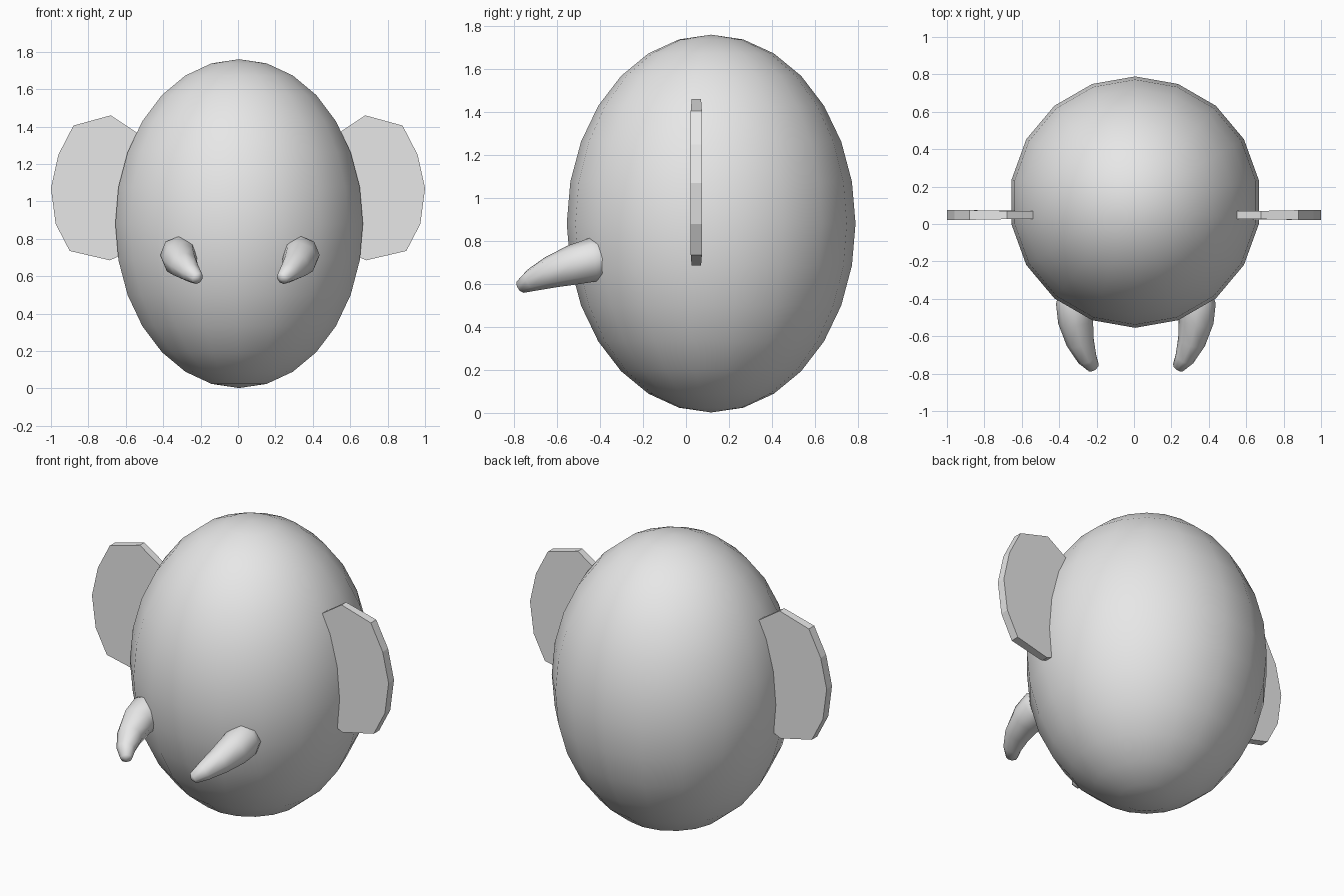
import bpy, bmesh, math
from mathutils import Vector

old = bpy.data.objects.get("Cube")
if old:
    bpy.data.objects.remove(old, do_unlink=True)

grey = bpy.data.materials.new("light_grey")
grey.use_nodes = True
grey.diffuse_color = (0.8, 0.8, 0.8, 1)
grey.node_tree.nodes["Principled BSDF"].inputs["Base Color"].default_value = (0.8, 0.8, 0.8, 1)


def add_object(name, bm, smooth):
    bmesh.ops.recalc_face_normals(bm, faces=bm.faces)
    for face in bm.faces:
        face.smooth = smooth
    mesh = bpy.data.meshes.new(name)
    bm.to_mesh(mesh)
    bm.free()
    mesh.materials.append(grey)
    obj = bpy.data.objects.new(name, mesh)
    bpy.context.collection.objects.link(obj)
    return obj


# Egg-shaped head, with a vertex ring starting on the y axis
bpy.ops.mesh.primitive_uv_sphere_add(segments=18, ring_count=14, radius=1)
head = bpy.context.object
head.name = "head"
head.location = (0.006, 0.117, 0.881)
head.scale = (0.672, 0.672, 0.879)
bpy.ops.object.transform_apply(location=True, rotation=True, scale=True)
bpy.ops.object.shade_smooth()
head.data.materials.append(grey)


# Flat ears: an outline in x and z given a thickness along y, slim at the ends
ear_outline = [(0.44, 1.30), (0.68, 1.46), (0.88, 1.405), (0.96, 1.25), (1.0, 1.07),
               (0.975, 0.88), (0.90, 0.735), (0.685, 0.685), (0.52, 0.76)]


def build_ear(name, side):
    bm = bmesh.new()
    front, back = [], []
    for x, z in ear_outline:
        slim = 0.004 if x < 0.7 else 0
        front.append(bm.verts.new((side * x, 0.022 + slim, z)))
        back.append(bm.verts.new((side * x, 0.074 - slim, z)))
    bm.faces.new(front)
    bm.faces.new(back)
    for i in range(len(front)):
        j = (i + 1) % len(front)
        bm.faces.new((front[i], front[j], back[j], back[i]))
    add_object(name, bm, False)


# Tapered tusks: rings swept along a curved centre line (x, y, z, radius)
tusk_path = [(0.325, -0.34, 0.725, 0.085), (0.335, -0.43, 0.713, 0.102),
             (0.332, -0.52, 0.690, 0.094), (0.308, -0.63, 0.655, 0.075),
             (0.270, -0.72, 0.617, 0.053), (0.236, -0.768, 0.588, 0.033)]


def build_tusk(name, side, sides=8):
    bm = bmesh.new()
    points = [Vector(p[:3]) for p in tusk_path]
    rings = []
    for i, point in enumerate(points):
        along = points[min(i + 1, len(points) - 1)] - points[max(i - 1, 0)]
        across = along.cross(Vector((0, 0, 1))).normalized()
        up = across.cross(along).normalized()
        ring = []
        for k in range(sides):
            a = math.tau * k / sides
            p = point + tusk_path[i][3] * (math.cos(a) * across + math.sin(a) * up)
            ring.append(bm.verts.new((0.01 + side * (p.x - 0.01), p.y, p.z)))
        rings.append(ring)
    for a, b in zip(rings, rings[1:]):
        for k in range(sides):
            n = (k + 1) % sides
            bm.faces.new((a[k], a[n], b[n], b[k]))
    bm.faces.new(rings[0])
    # Blunt tip
    tip = points[-1] + (points[-1] - points[-2]).normalized() * 0.015
    tip_vert = bm.verts.new((0.01 + side * (tip.x - 0.01), tip.y, tip.z))
    for k in range(sides):
        bm.faces.new((rings[-1][k], rings[-1][(k + 1) % sides], tip_vert))
    add_object(name, bm, True)


for label, side in (("left", 1), ("right", -1)):
    build_ear(label + "_ear", side)
    build_tusk(label + "_tusk", side)
